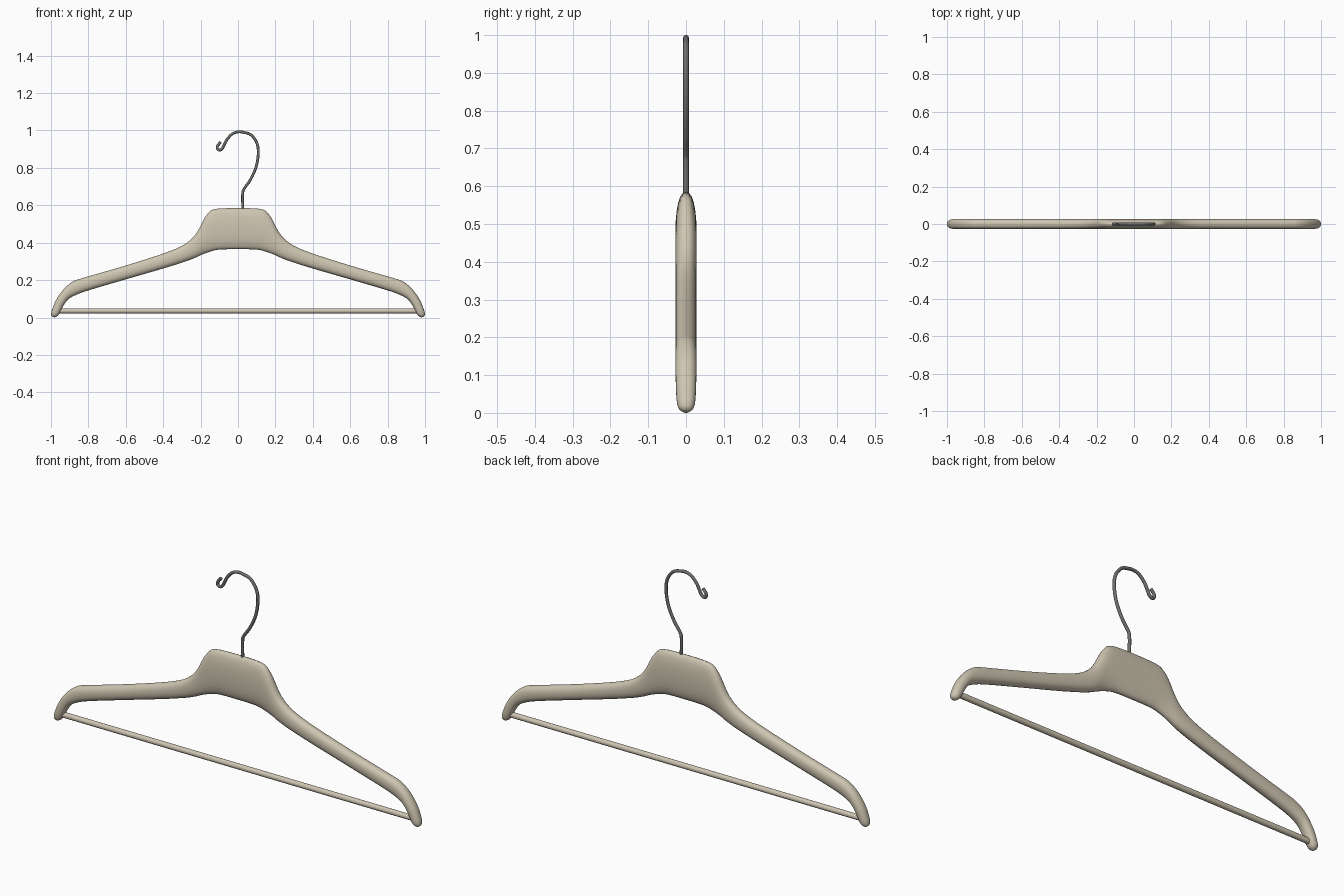
import bpy, bmesh, math
from mathutils import Vector
from mathutils.geometry import interpolate_bezier

if "Cube" in bpy.data.objects:
    bpy.data.objects.remove(bpy.data.objects["Cube"])

WOOD = bpy.data.materials.new("pale_wood")
WOOD.diffuse_color = (0.62, 0.56, 0.44, 1)
WOOD.use_nodes = True
WOOD.node_tree.nodes["Principled BSDF"].inputs["Base Color"].default_value = WOOD.diffuse_color
METAL = bpy.data.materials.new("dark_metal")
METAL.diffuse_color = (0.16, 0.16, 0.15, 1)
METAL.use_nodes = True
METAL.node_tree.nodes["Principled BSDF"].inputs["Base Color"].default_value = METAL.diffuse_color


def smooth_points(pts, steps):
    """Catmull-Rom resampling of a list of vectors."""
    out = []
    for i in range(len(pts) - 1):
        p0, p1, p2 = pts[max(i - 1, 0)], pts[i], pts[i + 1]
        p3 = pts[min(i + 2, len(pts) - 1)]
        for s in range(steps):
            t = s / steps
            out.append(0.5 * (2 * p1 + (p2 - p0) * t + (2 * p0 - 5 * p1 + 4 * p2 - p3) * t * t
                              + (3 * p1 - p0 - 3 * p2 + p3) * t ** 3))
    return out + [pts[-1]]


def loft(name, rings, mat):
    bm = bmesh.new()
    loops = [[bm.verts.new(p) for p in r] for r in rings]
    n = len(loops[0])
    for a, b in zip(loops, loops[1:]):
        for i in range(n):
            bm.faces.new((a[i], a[(i + 1) % n], b[(i + 1) % n], b[i]))
    bm.faces.new(loops[0])
    bm.faces.new(loops[-1][::-1])
    bmesh.ops.recalc_face_normals(bm, faces=bm.faces)
    me = bpy.data.meshes.new(name)
    bm.to_mesh(me)
    bm.free()
    ob = bpy.data.objects.new(name, me)
    bpy.context.collection.objects.link(ob)
    me.materials.append(mat)
    bpy.context.view_layer.objects.active = ob
    ob.select_set(True)
    bpy.ops.object.shade_smooth_by_angle(angle=math.radians(50))
    ob.select_set(False)
    return ob


# Shoulder body: each station is top x, top z, bottom x, bottom z, half depth
half = [
    (0.00, .585, 0.00, .365, .028), (0.07, .584, 0.06, .365, .028),
    (0.12, .580, 0.11, .362, .028), (0.15, .568, 0.14, .355, .028),
    (0.18, .530, 0.17, .345, .028), (.215, .463, 0.20, .333, .028),
    (0.25, .419, 0.23, .319, .028), (0.31, .378, 0.28, .300, .028),
    (0.42, .335, 0.40, .262, .028), (0.62, .272, 0.60, .204, .028),
    (0.82, .214, 0.80, .145, .028), (0.88, .194, 0.87, .119, .028),
    (0.93, .154, 0.91, .095, .028), (.972, .095, .935, .060, .027),
    (.993, .045, .952, .026, .025), (.999, .022, .964, .009, .021),
    (.997, .010, .974, .003, .014), (.991, .004, .981, .000, .006),
]
stations = [Vector((-a, b, -c, d, e)) for a, b, c, d, e in half[:0:-1]] + [Vector(s) for s in half]
body = []
for tx, tz, bx, bz, d in smooth_points(stations, 4):
    ring = []
    for k in range(24):
        a = math.tau * k / 24
        c, s = math.cos(a), math.sin(a)
        u = 0.5 + 0.5 * math.copysign(abs(c) ** 0.87, c)
        y = d * math.copysign(abs(s) ** 0.87, s)
        ring.append((bx + (tx - bx) * u, y, bz + (tz - bz) * u))
    body.append(ring)
loft("shoulder_body", body, WOOD)

# Trouser bar between the arm tips
loft("trouser_bar", [[(x, .0135 * math.cos(math.tau * k / 16), .035 + .0135 * math.sin(math.tau * k / 16))
                      for k in range(16)] for x in (-.965, .965)], WOOD)

# Wire hook with a small curled end
path = [(.025, .53), (.025, .60), (.025, .66), (.032, .687), (.065, .735), (.095, .80), (.108, .87),
        (.102, .93), (.07, .976), (.03, .990), (0, .9925), (-.03, .982), (-.058, .953),
        (-.073, .925), (-.084, .904), (-.098, .895), (-.110, .902), (-.109, .918), (-.092, .938)]
line = smooth_points([Vector((x, 0, z)) for x, z in path], 5)
wire = []
for i, p in enumerate(line):
    t = (line[min(i + 1, len(line) - 1)] - line[max(i - 1, 0)]).normalized()
    side = Vector((t.z, 0, -t.x))
    wire.append([p + .0075 * (math.cos(math.tau * k / 12) * side
                              + math.sin(math.tau * k / 12) * Vector((0, 1, 0))) for k in range(12)])
loft("wire_hook", wire, METAL)
